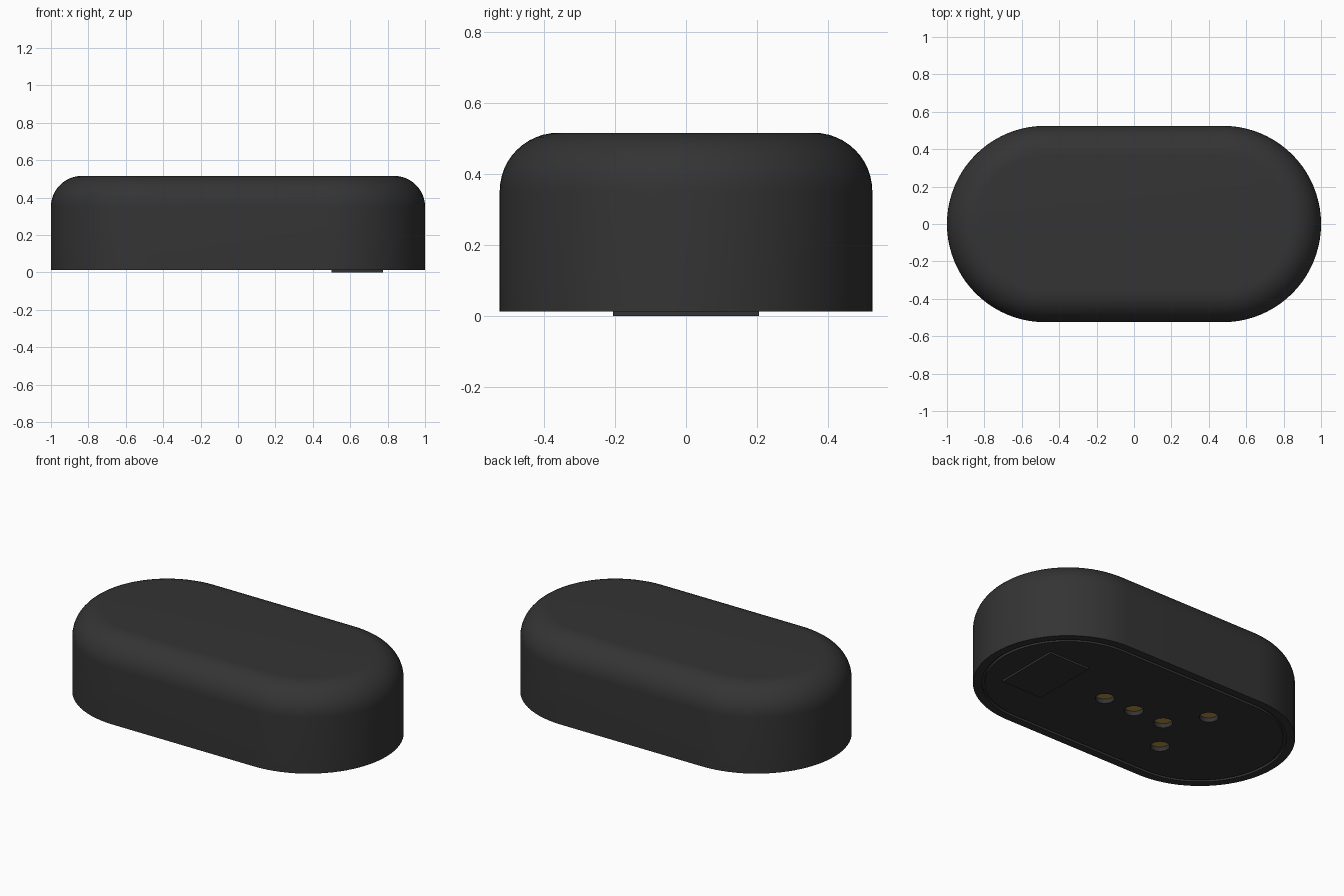
import bpy
import bmesh
import math
from mathutils import Matrix

cube = bpy.data.objects.get("Cube")
if cube:
    bpy.data.objects.remove(cube, do_unlink=True)

END_X, RADIUS = 0.475, 0.525          # rounded-slot outline
BASE, TOP, FILLET = 0.012, 0.516, 0.165
HOLE_R, HOLE_DEPTH = 0.053, 0.03
HOLES = [(-0.21, 0), (0, 0), (0.21, 0), (-0.363, 0.21), (-0.363, -0.21)]


def material(name, color):
    mat = bpy.data.materials.new(name)
    mat.use_nodes = True
    mat.diffuse_color = color
    mat.node_tree.nodes["Principled BSDF"].inputs["Base Color"].default_value = color
    return mat


charcoal = material("charcoal plastic", (0.034, 0.034, 0.034, 1))
gold = material("gold contact", (0.45, 0.28, 0.06, 1))


def make_object(name, bm, mat):
    bmesh.ops.recalc_face_normals(bm, faces=bm.faces)
    mesh = bpy.data.meshes.new(name)
    bm.to_mesh(mesh)
    bm.free()
    mesh.materials.append(mat)
    obj = bpy.data.objects.new(name, mesh)
    bpy.context.collection.objects.link(obj)
    return obj


def slot_ring(bm, inset, z, steps=40):
    ring = []
    for side in (1, -1):
        for i in range(steps + 1):
            a = math.pi * (i / steps - 0.5)
            r = RADIUS - inset
            ring.append(bm.verts.new((side * (END_X + r * math.cos(a)),
                                      side * r * math.sin(a), z)))
    return ring


def cylinder(bm, x, y, radius, z0, z1):
    bmesh.ops.create_cone(bm, cap_ends=True, segments=32, radius1=radius,
                          radius2=radius, depth=z1 - z0,
                          matrix=Matrix.Translation((x, y, (z0 + z1) / 2)))


# Shell: floor, seam groove, rim, wall and rounded top edge
profile = [(0.065, BASE), (0.065, BASE + 0.015), (0.047, BASE + 0.015),
           (0.047, BASE), (0, BASE)]
for i in range(13):
    a = math.pi / 2 * i / 12
    profile.append((FILLET * (1 - math.cos(a)), TOP - FILLET * (1 - math.sin(a))))

bm = bmesh.new()
rings = [slot_ring(bm, inset, z) for inset, z in profile]
for low, high in zip(rings, rings[1:]):
    for i in range(len(low)):
        j = (i + 1) % len(low)
        bm.faces.new((low[i], low[j], high[j], high[i]))
bm.faces.new(rings[0])
bm.faces.new(rings[-1])
shell = make_object("shell", bm, charcoal)

# Contact holes cut into the floor
bm = bmesh.new()
for x, y in HOLES:
    cylinder(bm, x, y, HOLE_R, -0.05, BASE + HOLE_DEPTH)
cutter = make_object("hole_cutter", bm, charcoal)
cutter.hide_render = True
cut = shell.modifiers.new("contact holes", "BOOLEAN")
cut.operation = "DIFFERENCE"
cut.solver = "EXACT"
cut.object = cutter
bpy.context.view_layer.objects.active = shell
shell.select_set(True)
bpy.ops.object.modifier_apply(modifier=cut.name)
bpy.data.objects.remove(cutter, do_unlink=True)
bpy.ops.object.shade_smooth_by_angle(angle=math.radians(30))

# Gold contacts at the ends of the holes
bm = bmesh.new()
for x, y in HOLES:
    cylinder(bm, x, y, HOLE_R, BASE + HOLE_DEPTH - 0.003, BASE + HOLE_DEPTH + 0.005)
make_object("contacts", bm, gold)

# Raised rectangular pad under the left end
bm = bmesh.new()
bmesh.ops.create_cube(bm, size=1, matrix=Matrix.Translation((0.637, 0, 0.009))
                      @ Matrix.Diagonal((0.275, 0.41, 0.018, 1)))
make_object("pad", bm, charcoal)
